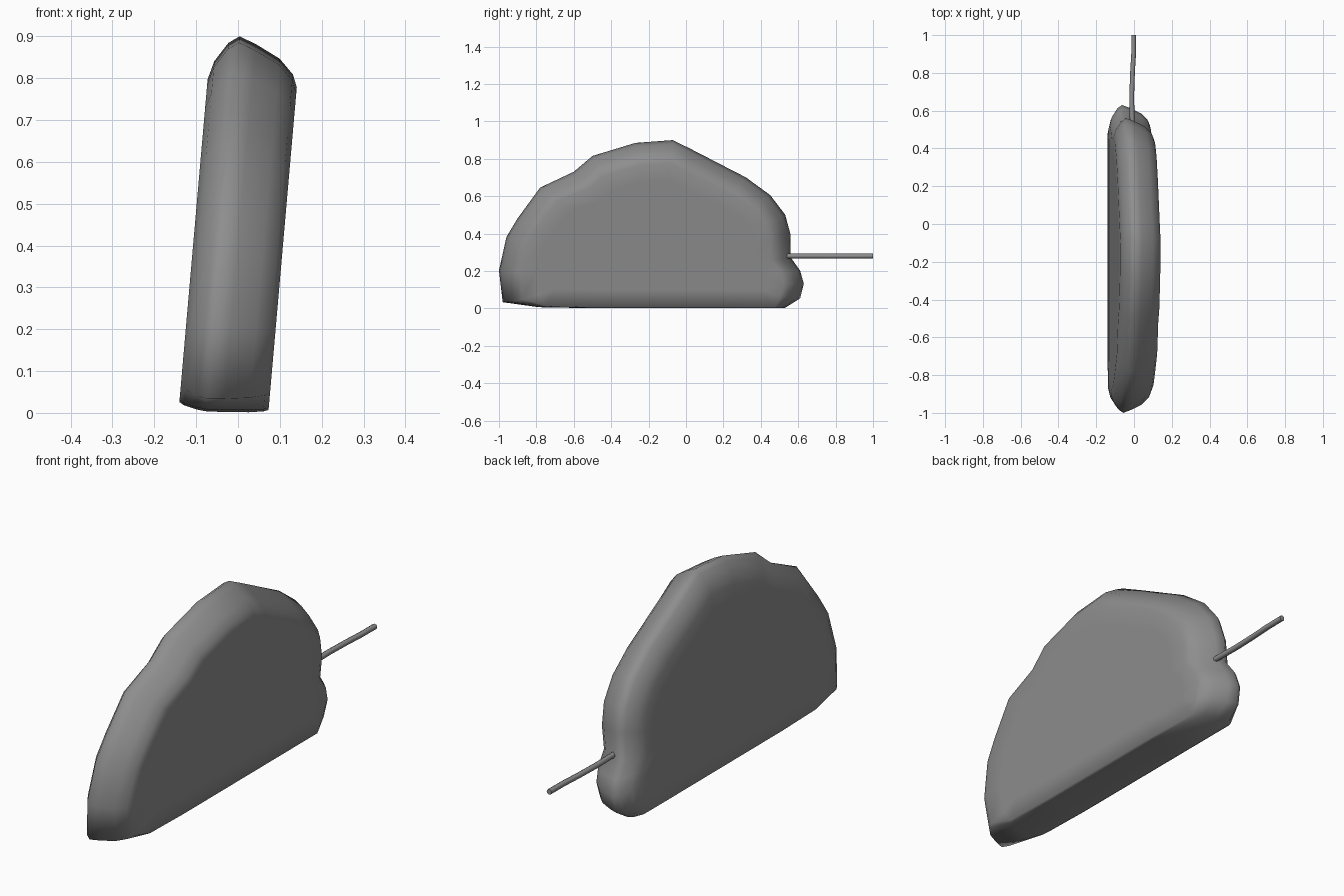
import bpy, bmesh, math
from mathutils import Vector, Matrix

cube = bpy.data.objects.get("Cube")
if cube:
    bpy.data.objects.remove(cube)


def material(name, rgb):
    mat = bpy.data.materials.new(name)
    mat.use_nodes = True
    mat.diffuse_color = (*rgb, 1)
    mat.node_tree.nodes["Principled BSDF"].inputs["Base Color"].default_value = (*rgb, 1)
    return mat


def finish(name, bm, mat):
    bmesh.ops.recalc_face_normals(bm, faces=bm.faces[:])
    for face in bm.faces:
        face.smooth = True
    mesh = bpy.data.meshes.new(name)
    bm.to_mesh(mesh)
    bm.free()
    obj = bpy.data.objects.new(name, mesh)
    obj.data.materials.append(mat)
    bpy.context.collection.objects.link(obj)
    return obj


def skin(bm, rings):
    """Join equal rings of points with quads and cap both ends."""
    loops = [[bm.verts.new(p) for p in ring] for ring in rings]
    n = len(loops[0])
    for a, b in zip(loops, loops[1:]):
        for i in range(n):
            j = (i + 1) % n
            bm.faces.new((a[i], a[j], b[j], b[i]))
    bm.faces.new(loops[0])
    bm.faces.new(loops[-1])


grey = material("mid grey", (0.27, 0.27, 0.27))

# Side outline of the slab as (y, z)
outline = [(-0.98, 0.03), (-1.0, 0.2), (-0.96, 0.38), (-0.9, 0.48), (-0.78, 0.645),
           (-0.6, 0.73), (-0.5, 0.815), (-0.27, 0.885), (-0.07, 0.9), (0.03, 0.85),
           (0.32, 0.7), (0.45, 0.605), (0.53, 0.5), (0.56, 0.39), (0.56, 0.27),
           (0.61, 0.2), (0.63, 0.13), (0.61, 0.05), (0.53, 0.0), (0.2, 0.0),
           (-0.15, 0.0), (-0.5, 0.0), (-0.8, 0.005)]

# Sideways position of each layer and how far its rim is drawn in
layers = [(-0.107, 0.2), (-0.107, 0.11), (-0.095, 0.065), (-0.065, 0.018), (-0.04, 0),
          (0.0, 0.015), (0.06, 0.045), (0.095, 0.08), (0.107, 0.11), (0.107, 0.2)]
centre = Vector((-0.15, 0.25))


def rim(across, inset):
    ring = []
    for y, z in outline:
        p = Vector((y, z))
        if z < 0.02:
            # the underside stays nearly square
            p += Vector((-0.5 * inset * (1 if y > 0.5 else -1 if y < -0.7 else 0), 0.15 * inset))
            if inset > 0.15:
                p.y += 0.08
        else:
            p += (centre - p).normalized() * inset
        ring.append(Vector((across, p.x, p.y)))
    return ring


# Slab, leaning a little to its left
bm = bmesh.new()
skin(bm, [rim(*layer) for layer in layers])
lean = Matrix.Translation((-0.035, 0, 0)) @ Matrix.Rotation(math.radians(5), 4, 'Y')
bmesh.ops.transform(bm, matrix=lean, verts=bm.verts[:])
finish("rock_slab", bm, grey)

# Thin rod sticking out of the back, slightly bent
bm = bmesh.new()
sides, radius = 8, 0.0125
path = [(-0.009, 0.5), (-0.012, 0.68), (-0.008, 0.8), (-0.002, 0.9), (-0.001, 1.0)]
skin(bm, [[(x + radius * math.cos(math.tau * k / sides), y,
            0.28 + radius * math.sin(math.tau * k / sides)) for k in range(sides)]
          for x, y in path])
rod = finish("back_rod", bm, grey)
bpy.context.view_layer.objects.active = rod
rod.select_set(True)
bpy.ops.object.shade_smooth_by_angle(angle=math.radians(50))
